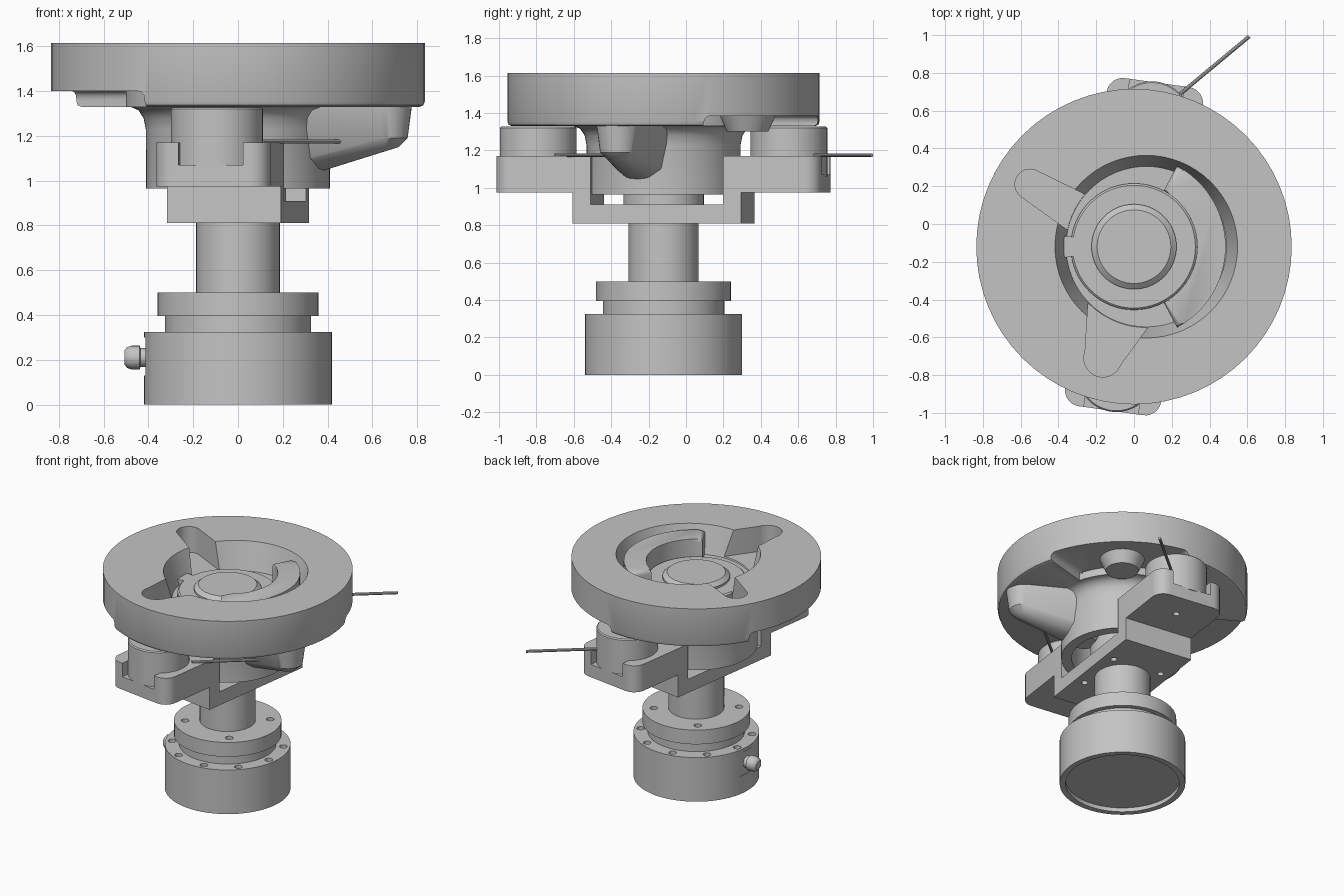
import bpy, bmesh
from math import sin, cos, pi, radians, atan2
from mathutils import Matrix, Vector

cube = bpy.data.objects.get("Cube")
if cube:
    bpy.data.objects.remove(cube, do_unlink=True)

GREY = (0.55, 0.55, 0.55, 1)
metal = bpy.data.materials.new("grey_metal")
metal.use_nodes = True
metal.diffuse_color = GREY
metal.node_tree.nodes["Principled BSDF"].inputs["Base Color"].default_value = GREY

AXIS = Matrix.Translation((0, -0.12, 0))
TILT = AXIS @ Matrix.Rotation(radians(-8), 4, 'Z')
parts = []


def make(name, bm, matrix=AXIS):
    bmesh.ops.recalc_face_normals(bm, faces=bm.faces)
    if bm.calc_volume(signed=True) < 0:
        bmesh.ops.reverse_faces(bm, faces=bm.faces)
    mesh = bpy.data.meshes.new(name)
    bm.to_mesh(mesh)
    bm.free()
    mesh.transform(matrix)
    mesh.materials.append(metal)
    obj = bpy.data.objects.new(name, mesh)
    bpy.context.collection.objects.link(obj)
    parts.append(obj)
    return obj


def lathe(name, profile, matrix=AXIS, steps=64):
    """Turn a closed radius/height profile round z; it starts and ends on the axis."""
    bm = bmesh.new()
    rings = []
    for r, z in profile[1:-1]:
        rings.append([bm.verts.new((r * cos(2 * pi * i / steps), r * sin(2 * pi * i / steps), z))
                      for i in range(steps)])
    for low, high in zip(rings, rings[1:]):
        for i in range(steps):
            j = (i + 1) % steps
            bm.faces.new((low[i], low[j], high[j], high[i]))
    bm.faces.new(rings[0])
    bm.faces.new(rings[-1])
    return make(name, bm, matrix)


def disc(name, r, z0, z1, x=0, y=0, parent=AXIS, r_top=None, steps=48):
    top = r if r_top is None else r_top
    return lathe(name, [(0, z0), (r, z0), (top, z1), (0, z1)],
                 parent @ Matrix.Translation((x, y, 0)), steps)


def prism(name, outline, z0, z1, bevel=0.0, matrix=AXIS):
    bm = bmesh.new()
    low = [bm.verts.new((x, y, z0)) for x, y in outline]
    high = [bm.verts.new((x, y, z1)) for x, y in outline]
    bm.faces.new(low)
    top = bm.faces.new(high)
    for i in range(len(low)):
        j = (i + 1) % len(low)
        bm.faces.new((low[i], low[j], high[j], high[i]))
    if bevel:
        bmesh.ops.bevel(bm, geom=list(top.edges), offset=bevel, segments=3,
                        affect='EDGES', profile=0.5)
    return make(name, bm, matrix)


def arc(x, y, r, a0, a1, n=24):
    """Points on an arc between two angles in degrees."""
    angles = [radians(a0 + (a1 - a0) * i / n) for i in range(n + 1)]
    return [(x + r * cos(a), y + r * sin(a)) for a in angles]


def sector(name, r0, r1, a0, a1, z0, z1, bevel=0.0):
    return prism(name, arc(0, 0, r1, a0, a1) + arc(0, 0, r0, a1, a0), z0, z1, bevel)


def spoon(name, tip, r_tip, root, r_root, z0, z1):
    """Pocket shape: two half circles joined by straight flanks."""
    t = atan2(tip[1] - root[1], tip[0] - root[0]) * 180 / pi
    return prism(name, arc(*tip, r_tip, t - 90, t + 90)
                 + arc(*root, r_root, t + 90, t + 270), z0, z1)


def block(name, center, size, matrix=AXIS):
    bm = bmesh.new()
    bmesh.ops.create_cube(bm, size=1, matrix=Matrix.Translation(center)
                          @ Matrix.Diagonal((*size, 1)))
    return make(name, bm, matrix)


def hull(name, rings, matrix=AXIS):
    """Convex hull round a set of (x, y, z, radius) circles."""
    bm = bmesh.new()
    for x, y, z, r in rings:
        for px, py in arc(x, y, r, 0, 348.75, 31):
            bm.verts.new((px, py, z))
    out = bmesh.ops.convex_hull(bm, input=bm.verts)
    loose = [v for v in out["geom_interior"] if isinstance(v, bmesh.types.BMVert)]
    bmesh.ops.delete(bm, geom=loose, context='VERTS')
    return make(name, bm, matrix)


def extent(mesh):
    return max((v.co.length for v in mesh.vertices), default=0)


def cut(target, cutters):
    """Subtract cutters; a result that loses the body is tried with the next solver."""
    for cutter in cutters:
        mod = target.modifiers.new("cut", 'BOOLEAN')
        mod.operation = 'DIFFERENCE'
        mod.object = cutter
        kept = target.data
        for solver in ('EXACT', 'MANIFOLD', 'FLOAT'):
            mod.solver = solver
            graph = bpy.context.evaluated_depsgraph_get()
            graph.update()
            result = bpy.data.meshes.new_from_object(target.evaluated_get(graph))
            changed = len(result.polygons) != len(target.data.polygons)
            if changed and abs(extent(result) - extent(target.data)) < 0.03:
                kept = result
                break
        target.modifiers.remove(mod)
        target.data = kept
        parts.remove(cutter)
        bpy.data.objects.remove(cutter, do_unlink=True)


def holes(count, start, radius, z0, z1, size, parent=TILT):
    step = 2 * pi / count
    return [disc("hole", size, z0, z1, radius * cos(start + i * step),
                 radius * sin(start + i * step), parent, steps=16) for i in range(count)]


# Base drum with a hollow underside, bolt holes and a flat for the plug
base = lathe("base_drum", [(0, 0.03), (0.38, 0.03), (0.38, 0), (0.42, 0),
                           (0.42, 0.325), (0, 0.325)])
cut(base, holes(10, 0, 0.375, 0.28, 0.36, 0.026)
    + [block("flat_cutter", (-0.462, 0, 0.215), (0.1, 0.16, 0.17))])
disc("base_neck", 0.325, 0.32, 0.4)
collar = disc("collar", 0.36, 0.395, 0.5)
cut(collar, holes(4, pi / 4, 0.285, 0.45, 0.53, 0.026))

# Side plug with rounded end
lathe("side_plug", [(0, 0), (0.042, 0), (0.042, 0.045), (0.053, 0.05), (0.053, 0.085),
                    (0.046, 0.106), (0.03, 0.118), (0, 0.12)],
      AXIS @ Matrix.Translation((-0.39, 0, 0.21)) @ Matrix.Rotation(-pi / 2, 4, 'Y'), 24)

# Shaft up into the hub
disc("shaft", 0.187, 0.49, 1.25)
disc("shaft_shoulder", 0.215, 0.9, 1.25)

# Stepped bracket: mirrored profile extruded across its width
half = [(0.357, 0.91), (0.357, 1.17), (0.877, 1.17), (0.877, 0.975), (0.455, 0.975), (0.455, 0.81)]
profile = half + [(-y, z) for y, z in reversed(half)]
bm = bmesh.new()
face = bm.faces.new([bm.verts.new((-0.257, y, z)) for y, z in profile])
geom = bmesh.ops.extrude_face_region(bm, geom=[face])["geom"]
bmesh.ops.translate(bm, vec=(0.514, 0, 0),
                    verts=[v for v in geom if isinstance(v, bmesh.types.BMVert)])
corners = [e for e in bm.edges if all(abs(v.co.y) > 0.8 for v in e.verts)
           and abs(e.verts[0].co.z - e.verts[1].co.z) > 0.1]
bmesh.ops.bevel(bm, geom=corners, offset=0.085, segments=6, affect='EDGES', profile=0.5)
bracket = make("bracket", bm, TILT)
slots = [block("slot_cutter", (0, s * 0.88, 1.17), (0.29, 0.16, 0.2), TILT) for s in (-1, 1)]
arm_holes = [disc("hole", 0.022, 0.9, 1.03, 0, s * 0.677, TILT, steps=16) for s in (-1, 1)]
cut(bracket, slots + arm_holes + holes(4, pi / 4, 0.26, 0.7, 0.87, 0.022))

# Drive cylinders and their thin leads
for side, s in (("front", -1), ("back", 1)):
    lathe(side + "_cylinder", [(0, 1.06), (0.205, 1.06), (0.205, 1.32), (0.198, 1.328), (0, 1.328)],
          TILT @ Matrix.Translation((0, s * 0.677, 0)))
    start = Vector((0.24, 0.685, 1.175)) if s > 0 else Vector((0.11, -0.695, 1.175))
    lead = Vector((0.37, 0.308, 0))
    lathe(side + "_lead", [(0, 0), (0.01, 0), (0.01, lead.length), (0, lead.length)],
          Matrix.Translation(start) @ lead.to_track_quat('Z', 'Y').to_matrix().to_4x4(), 10)

# Bowl and hub as one turned body, then pockets and underside reliefs
bowl = lathe("bowl", [(0, 1.22), (0.34, 1.22), (0.34, 0.965), (0.41, 0.965), (0.412, 1.23),
                      (0.422, 1.28), (0.445, 1.315), (0.48, 1.33), (0.81, 1.33),
                      (0.828, 1.337), (0.835, 1.355), (0.835, 1.615), (0, 1.615)])
cut(bowl, [
    disc("cup_cutter", 0.425, 1.42, 1.63, 0.065, 0, r_top=0.488, steps=64),
    spoon("side_pocket_cutter", (-0.55, 0.33), 0.08, (-0.25, 0.15), 0.11, 1.425, 1.64),
    spoon("front_pocket_cutter", (-0.165, -0.59), 0.1, (-0.06, -0.3), 0.19, 1.43, 1.65),
    sector("back_relief_cutter", 0.5, 0.95, 15, 82, 1.2, 1.385, 0.035),
    sector("side_relief_cutter", 0.5, 0.95, 150, 240, 1.2, 1.4, 0.035),
])

# Raised parts inside the cup
lathe("cup_floor", [(0, 1.38), (0.335, 1.38), (0.335, 1.45), (0.325, 1.46), (0, 1.46)])
sector("cup_bridge", 0.3, 0.43, 171, 189, 1.38, 1.46)
lathe("centre_knob", [(0, 1.45), (0.225, 1.45), (0.225, 1.475), (0.195, 1.5), (0, 1.5)])
sector("crescent_ridge", 0.335, 0.485, -62, 62, 1.38, 1.585, 0.025)

# Underside boss and the tapering lobe beside the hub
disc("underside_boss", 0.11, 1.3, 1.41, 0.38, 0.45, r_top=0.16)
hull("hub_lobe", [(0.27, 0, 1.03, 0.08), (0.27, 0, 1.08, 0.14), (0.27, 0, 1.34, 0.19),
                  (0.7, 0, 1.15, 0.06), (0.7, 0, 1.19, 0.1), (0.7, 0, 1.34, 0.12)],
     AXIS @ Matrix.Rotation(radians(-20), 4, 'Z'))

# Smooth curved faces, keep crisp edges
for obj in parts:
    bpy.ops.object.select_all(action='DESELECT')
    obj.select_set(True)
    bpy.context.view_layer.objects.active = obj
    bpy.ops.object.shade_smooth_by_angle(angle=radians(35))
